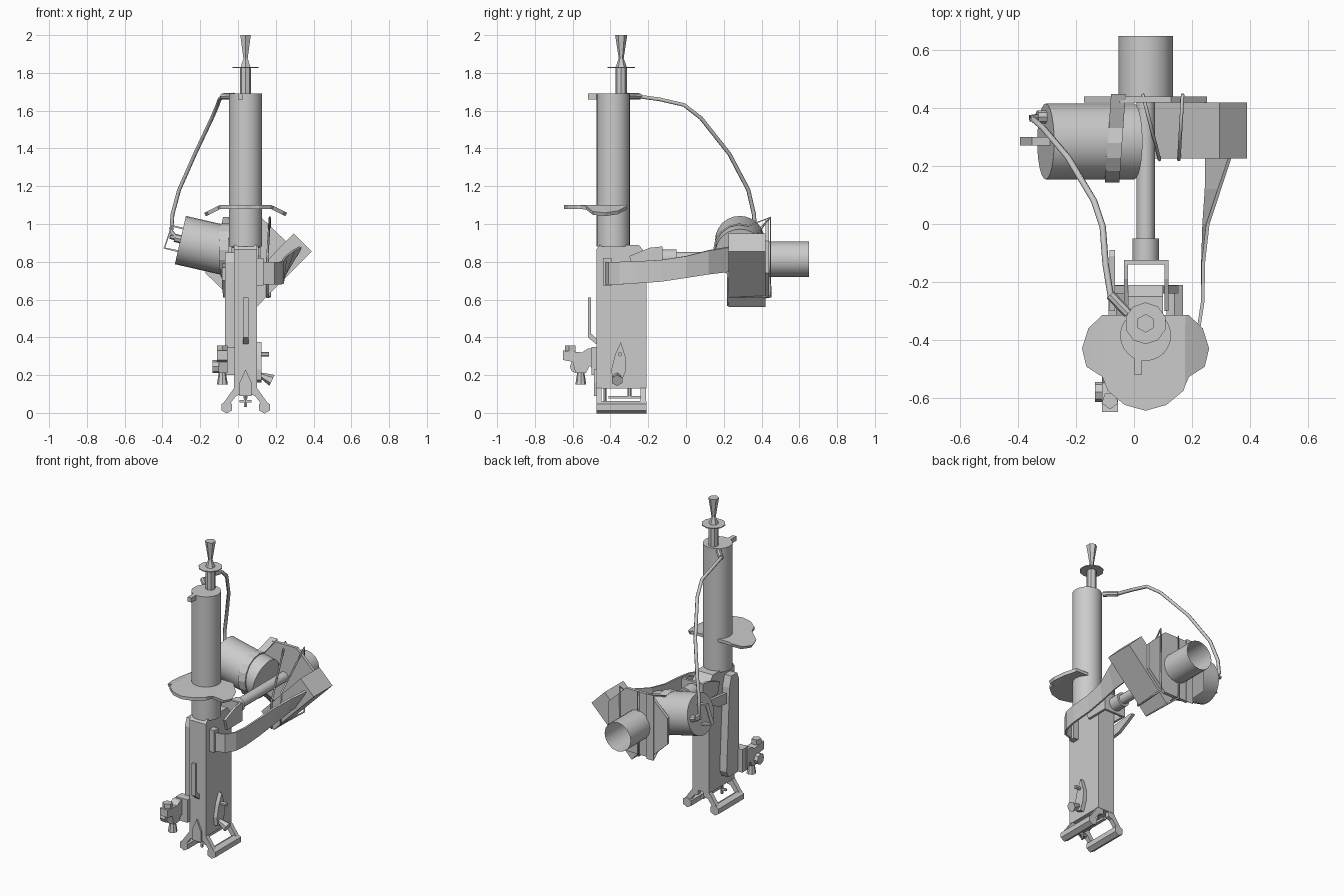
import bpy, bmesh
from math import sin, cos, radians, pi
from mathutils import Vector

if "Cube" in bpy.data.objects:
    bpy.data.objects.remove(bpy.data.objects["Cube"])

CX = 0.04  # centre line of the main column


def finish(name, bm, smooth=False, thick=0):
    bmesh.ops.recalc_face_normals(bm, faces=bm.faces)
    me = bpy.data.meshes.new(name)
    bm.to_mesh(me)
    bm.free()
    ob = bpy.data.objects.new(name, me)
    bpy.context.collection.objects.link(ob)
    if thick:
        m = ob.modifiers.new("thickness", 'SOLIDIFY')
        m.thickness, m.offset = thick, 0
    if smooth:
        bpy.ops.object.select_all(action='DESELECT')
        bpy.context.view_layer.objects.active = ob
        ob.select_set(True)
        bpy.ops.object.shade_smooth_by_angle(angle=radians(35))
    return ob


def cyl(name, p, q, r1, r2=None, n=8, smooth=False, open_end=False):
    p, q = Vector(p), Vector(q)
    bm = bmesh.new()
    bmesh.ops.create_cone(bm, cap_ends=True, segments=n, radius1=r1,
                          radius2=r1 if r2 is None else r2, depth=(q - p).length)
    if open_end:
        bmesh.ops.delete(bm, geom=[f for f in bm.faces if f.normal.z > 0.9], context='FACES')
    rot = (q - p).to_track_quat('Z', 'Y')
    for v in bm.verts:
        v.co = rot @ v.co + (p + q) / 2
    return finish(name, bm, smooth)


def prism(name, pts, axis, a, b):
    """Extrude a 2D outline along axis (0=x, 1=y, 2=z) from a to b."""
    bm = bmesh.new()
    rings = []
    for d in (a, b):
        ring = []
        for p in pts:
            c = list(p)
            c.insert(axis, d)
            ring.append(bm.verts.new(c))
        rings.append(ring)
        bm.faces.new(ring)
    n = len(pts)
    for i in range(n):
        j = (i + 1) % n
        bm.faces.new((rings[0][i], rings[0][j], rings[1][j], rings[1][i]))
    return finish(name, bm)


def box(name, x0, x1, y0, y1, z0, z1):
    return prism(name, [(x0, y0), (x1, y0), (x1, y1), (x0, y1)], 2, z0, z1)


def ribbon(name, pairs, thick, closed=False):
    bm = bmesh.new()
    rows = [[bm.verts.new(c) for c in pr] for pr in pairs]
    for i in range(len(rows) - (0 if closed else 1)):
        a, b = rows[i], rows[(i + 1) % len(rows)]
        bm.faces.new((a[0], b[0], b[1], a[1]))
    return finish(name, bm, thick=thick)


def tube(name, pts, r, closed=False):
    cu = bpy.data.curves.new(name, 'CURVE')
    cu.dimensions = '3D'
    cu.bevel_depth, cu.bevel_resolution, cu.use_fill_caps = r, 1, True
    sp = cu.splines.new('POLY')
    sp.points.add(len(pts) - 1)
    for s, p in zip(sp.points, pts):
        s.co = (*p, 1)
    sp.use_cyclic_u = closed
    ob = bpy.data.objects.new(name, cu)
    bpy.context.collection.objects.link(ob)


# main housing and barrel
prism("housing", [(-.475, .13), (-.475, .865), (-.455, .89), (-.25, .89), (-.21, .84), (-.21, .13)],
      0, -.02, .10)
cyl("barrel", (CX, -.385, .88), (CX, -.385, 1.69), .088, n=24, smooth=True)
box("front_sight", 0, .027, -.52, -.46, 1.66, 1.69)

# top spike
TY = -.343
cyl("spike_rod", (CX, TY, 1.68), (CX, TY, 1.83), .03, n=8)
cyl("spike_disc", (CX, TY, 1.826), (CX, TY, 1.832), .072, n=10)
cyl("spike_neck", (CX, TY, 1.83), (CX, TY, 1.88), .03, .012, n=6)
cyl("spike_tip", (CX, TY, 1.87), (CX, TY, 2.0), .012, .032, n=6)

# hand guard with drooping wings
half = [(.145, -.315), (.193, -.36), (.215, -.43), (.2, -.493), (.145, -.528),
        (.131, -.576), (.072, -.625)]
outline = half + [(0, -.645)] + [(-x, y) for x, y in reversed(half)]
bm = bmesh.new()
bm.faces.new([bm.verts.new((CX + x, y, 1.09)) for x, y in outline])
for s in (-1, 1):
    for d in (.135, .18):
        bmesh.ops.bisect_plane(bm, geom=bm.verts[:] + bm.edges[:] + bm.faces[:],
                               plane_co=(CX + s * d, 0, 0), plane_no=(1, 0, 0))
for v in bm.verts:
    v.co.z -= max(0, abs(v.co.x - CX) - .135) * .5
finish("hand_guard", bm, thick=.02)

# hose from barrel to tank
cyl("hose_port", (-.02, -.31, 1.678), (-.082, -.245, 1.675), .017, n=8)
tube("hose", [(-.08, -.25, 1.675), (-.098, -.14, 1.66), (-.108, -.01, 1.63), (-.138, .08, 1.56),
              (-.228, .23, 1.37), (-.312, .33, 1.18), (-.347, .36, 1.05), (-.353, .365, .96),
              (-.325, .37, .925)], .011)

# side panel, blade and front lever
prism("side_panel", [(-.45, .24), (-.43, .2), (-.34, .2), (-.32, .24), (-.35, .78), (-.37, .85),
                     (-.43, .85), (-.45, .8)], 0, -.07, -.02)
prism("side_blade", [(-.3, .70), (-.22, .71), (-.09, .78), (-.11, .79), (-.3, .77)], 0, -.085, -.065)
prism("front_lever", [(-.52, .61), (-.503, .61), (-.503, .42), (-.47, .39), (-.47, .36), (-.52, .40)],
      0, .027, .055)
prism("front_point", [(.008, .09), (.008, .16), (.04, .23), (.072, .16), (.072, .09)], 1, -.487, -.46)

# yoke and link rod
for x in (-.035, .105):
    prism("yoke_arm", [(-.28, .76), (-.125, .76), (-.125, .88), (-.19, .875), (-.3, .83)], 0, x, x + .015)
box("yoke_bridge", -.035, .12, -.14, -.125, .76, .88)
cyl("rod_collar", (CX, -.13, .82), (CX, -.05, .82), .046, n=12, smooth=True)
cyl("link_rod", (CX, -.06, .82), (CX, .43, .82), .032, n=12, smooth=True)

# rear plate and open exhaust
prism("rear_plate", [(CX + .23 * cos(pi / 8 + i * pi / 4), .825 + .222 * sin(pi / 8 + i * pi / 4))
                     for i in range(8)], 1, .42, .44)
cyl("exhaust_tube", (CX, .43, .813), (CX, .65, .813), .094, n=16, smooth=True, open_end=True)

# tank with fitting and handle
cyl("tank", (-.305, .285, .915), (0, .285, .845), .131, n=24, smooth=True)
cyl("tank_fitting", (-.27, .37, .91), (-.335, .37, .927), .022, n=8)
cyl("fitting_nut", (-.33, .37, .926), (-.36, .365, .934), .013, n=6)
ribbon("tank_handle", [((x, .272, z), (x, .3, z)) for x, z in
                       [(-.283, .975), (-.35, .99), (-.39, .873), (-.32, .857)]], .01)

# tilted supply box
prism("supply_box", [(.295, .95), (.39, .855), (.155, .62), (.10, .56), (.01, .66)], 1, .226, .42)

# retaining bands
loop = [(.285 + .137 * cos(radians(a)), .862 + .137 * sin(radians(a))) for a in range(70, 300, 22)]
loop += [(.447, .615), (.447, 1.035)]
ribbon("tank_band", [((-.10 + (y - .15) * .07, y, z), (-.05 + (y - .15) * .07, y, z))
                     for y, z in loop], .008, closed=True)
for name, xf, xb, zt, zb in (("box_band_outer", .155, .168, .815, .612),
                             ("box_band_inner", .088, .03, .75, .57)):
    tube(name, [(xf, .222, zt), (xb, .447, 1.034), (xb, .447, .615), (xf, .222, zb)], .006, closed=True)

# carrying strap with its clip
ribbon("strap", [((.10, -.43, .68), (.10, -.43, .80)), ((.19, -.405, .68), (.19, -.405, .80)),
                 ((.225, -.35, .68), (.225, -.35, .80)), ((.237, -.27, .685), (.237, -.27, .802)),
                 ((.238, -.13, .695), (.24, -.13, .81)), ((.242, 0, .715), (.255, 0, .83)),
                 ((.25, .12, .735), (.295, .12, .86)), ((.25, .24, .75), (.335, .24, .88))], .012)
box("strap_clip", .095, .135, -.44, -.395, .675, .82)

# front left valve
prism("valve_block", [(-.475, .21), (-.475, .34), (-.52, .34), (-.55, .32), (-.65, .33), (-.65, .28),
                      (-.60, .27), (-.585, .21), (-.53, .21), (-.51, .25)], 0, -.11, -.055)
box("valve_mount", -.10, -.015, -.5, -.44, .2, .35)
cyl("valve_cap", (-.083, -.61, .31), (-.083, -.61, .357), .03, n=5)
cyl("valve_stub", (-.10, -.58, .245), (-.135, -.58, .245), .035, n=8)
cyl("valve_nozzle", (-.083, -.557, .22), (-.083, -.557, .15), .018, .029, n=8)

# right side fitting
prism("side_leaf", [(-.345, .375), (-.318, .29), (-.32, .22), (-.345, .16), (-.39, .175), (-.395, .23),
                    (-.375, .31)], 0, .10, .125)
cyl("leaf_pin", (.10, -.35, .31), (.163, -.35, .31), .012, n=6)
cyl("leaf_stem", (.10, -.365, .21), (.15, -.365, .185), .014, n=6)
cyl("leaf_nozzle", (.12, -.365, .2), (.18, -.365, .172), .014, .032, n=6)

# feet: rails with splayed legs, mirrored about the centre line
for s in (-1, 1):
    cyl("foot_rail", (CX + s * .1, -.475, .03), (CX + s * .1, -.21, .03), .033, n=6)
    leg = [(CX + s * x, z) for x, z in [(.02, .14), (.055, .14), (.115, .055), (.085, .045), (.05, .09), (.02, .1)]]
    for y in (-.475, -.24):
        prism("foot_leg", leg, 1, y, y + .028)

# underside pins and spacer bar
box("under_bar", .03, .05, -.41, -.22, .075, .09)
cyl("under_needle", (CX, -.43, .14), (CX, -.43, .03), .008, n=6)
box("needle_wing", .008, .072, -.436, -.424, .055, .068)
cyl("under_pin", (CX, -.3, .14), (CX, -.3, .08), .011, n=6)
